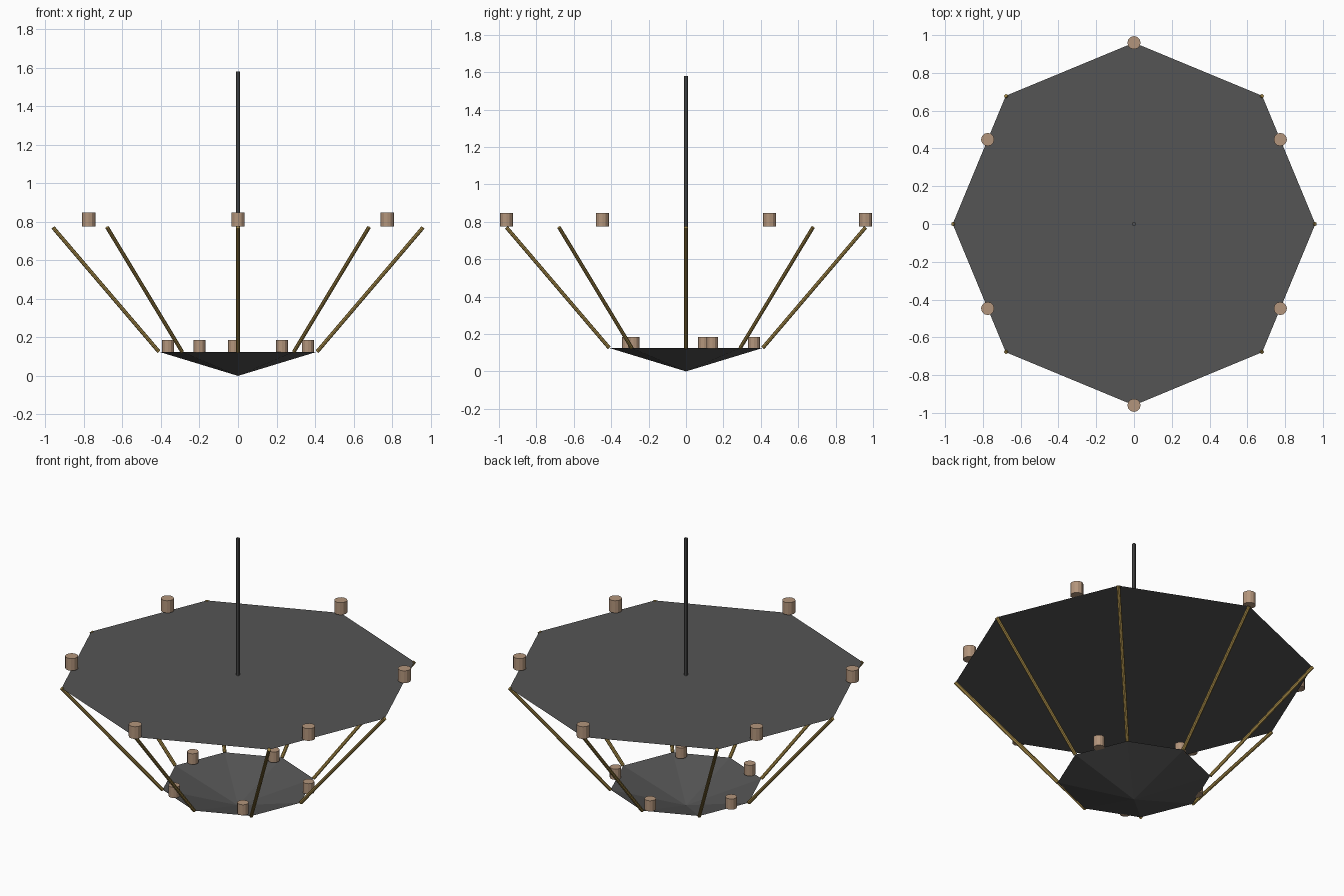
import bpy
from math import cos, sin, pi, radians
from mathutils import Vector

if "Cube" in bpy.data.objects:
    bpy.data.objects.remove(bpy.data.objects["Cube"])


def material(name, rgb):
    m = bpy.data.materials.new(name)
    m.diffuse_color = (*rgb, 1)
    m.use_nodes = True
    m.node_tree.nodes["Principled BSDF"].inputs["Base Color"].default_value = m.diffuse_color
    return m


DARK = material("dark_metal", (0.09, 0.09, 0.09))
BRASS = material("brass", (0.36, 0.24, 0.06))
TAN = material("candle_tan", (0.45, 0.30, 0.20))

RIM_R, RIM_Z = 0.96, 0.77       # upper plate
BOWL_R, BOWL_Z = 0.41, 0.125    # lower bowl


def ring(r, z):
    return [Vector((r * cos(i * pi / 4), r * sin(i * pi / 4), z)) for i in range(8)]


def mesh(name, verts, faces, mat):
    me = bpy.data.meshes.new(name)
    me.from_pydata([tuple(v) for v in verts], [], faces)
    ob = bpy.data.objects.new(name, me)
    bpy.context.collection.objects.link(ob)
    me.materials.append(mat)
    return ob


def cylinder(name, a, b, r, sides, mat):
    a, b = Vector(a), Vector(b)
    d = b - a
    bpy.ops.mesh.primitive_cylinder_add(
        vertices=sides, radius=r, depth=d.length, location=(a + b) / 2,
        rotation=d.to_track_quat('Z', 'Y').to_euler())
    ob = bpy.context.object
    ob.name = name
    ob.data.materials.append(mat)
    return ob


# Flat octagonal plate and shallow open octagonal bowl
top, low = ring(RIM_R, RIM_Z), ring(BOWL_R, BOWL_Z)
mesh("upper_plate", top, [tuple(range(8))], DARK)
mesh("lower_bowl", low + [Vector((0, 0, 0))],
     [((i + 1) % 8, i, 8) for i in range(8)], DARK)

# Hanging pole
cylinder("hanging_pole", (0, 0, RIM_Z), (0, 0, 1.58), 0.01, 8, DARK)

# Slanted brass rods joining the corners
for i in range(8):
    cylinder(f"brass_rod_{i + 1}", low[i], top[i], 0.01, 8, BRASS)

# Six candle cups on the plate's edge
for i in range(6):
    a = radians(30 + 60 * i)
    # distance from the centre to the octagon edge in this direction
    off = (a % (pi / 4)) - pi / 8
    r = RIM_R * cos(pi / 8) / cos(off)
    x, y = r * cos(a), r * sin(a)
    cylinder(f"upper_candle_{i + 1}", (x, y, 0.775), (x, y, 0.847), 0.035, 12, TAN)

# Five smaller cups just inside the bowl's edge
for i, r in enumerate((0.389, 0.364, 0.375, 0.369, 0.361)):
    a = radians(21.2 + 72 * i)
    x, y = r * cos(a), r * sin(a)
    cylinder(f"lower_candle_{i + 1}", (x, y, 0.122), (x, y, 0.185), 0.031, 12, TAN)
